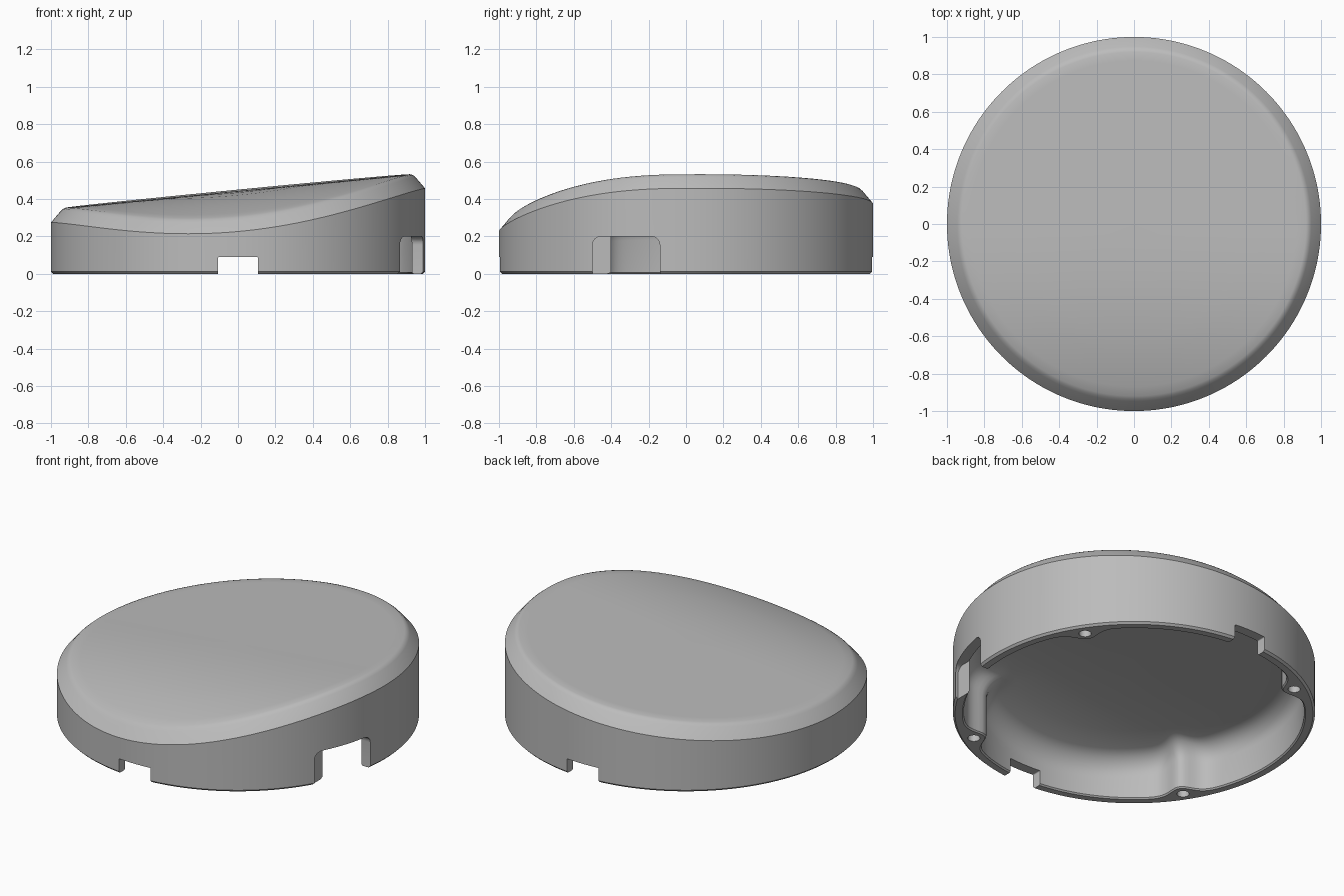
import bpy, bmesh, math
from mathutils import Vector, Matrix

if "Cube" in bpy.data.objects:
    bpy.data.objects.remove(bpy.data.objects["Cube"])

SEG = 256
BOSSES = [math.radians(33 + 90 * k) for k in range(4)]

grey = bpy.data.materials.new("plain grey")
grey.use_nodes = True
grey.diffuse_color = (0.5, 0.5, 0.5, 1)
grey.node_tree.nodes["Principled BSDF"].inputs["Base Color"].default_value = (0.5, 0.5, 0.5, 1)


def top_height(x, y):
    """Sloping top that curves down towards the front."""
    return 0.443 + 0.097 * x + 0.008 * max(y, 0) - 0.163 * max(-y, 0) ** 2.5


def inner_radius(a):
    """Inner wall, swelling inward at each screw boss."""
    r = 0.94
    for b in BOSSES:
        d = math.atan2(math.sin(a - b), math.cos(a - b))
        r -= 0.085 * math.exp(-(d / 0.095) ** 2)
    return r


def section(a):
    """Half cross-section at angle a, from the top centre round to the ceiling centre."""
    c, s = math.cos(a), math.sin(a)

    def top(r):
        return top_height(min(r, 0.94) * c, min(r, 0.94) * s)

    pts = [(r, top(r)) for r in (0.15, 0.3, 0.45, 0.6, 0.7, 0.8, 0.87, 0.92)]
    pts += [(r, top(r) - d) for r, d in ((0.935, 0.005), (0.948, 0.016), (1.0, 0.077))]
    # outer wall and chamfered foot
    pts += [(1.0, 0.012), (0.988, 0.0)]
    ri = inner_radius(a)
    pts += [(ri + 0.008, 0.0), (ri, 0.008)]
    # rounded join between inner wall and ceiling
    for k in range(7):
        t = k * math.pi / 12
        r = ri - 0.1 * (1 - math.cos(t))
        pts.append((r, top(r) - 0.07 - 0.1 * (1 - math.sin(t))))
    pts += [(r, top(r) - 0.07) for r in (0.7, 0.55, 0.4, 0.2)]
    return [(r * c, r * s, z) for r, z in pts]


def make_shell():
    bm = bmesh.new()
    cols = [[bm.verts.new(p) for p in section(2 * math.pi * i / SEG)] for i in range(SEG)]
    top_c = bm.verts.new((0, 0, top_height(0, 0)))
    low_c = bm.verts.new((0, 0, top_height(0, 0) - 0.07))
    for i in range(SEG):
        p, q = cols[i], cols[(i + 1) % SEG]
        for j in range(len(p) - 1):
            bm.faces.new((p[j], p[j + 1], q[j + 1], q[j]))
        bm.faces.new((top_c, p[0], q[0]))
        bm.faces.new((low_c, q[-1], p[-1]))
    bmesh.ops.recalc_face_normals(bm, faces=bm.faces)
    me = bpy.data.meshes.new("cap_shell")
    bm.to_mesh(me)
    bm.free()
    me.materials.append(grey)
    ob = bpy.data.objects.new("cap_shell", me)
    bpy.context.collection.objects.link(ob)
    return ob


def add_box(bm, centre, size, radius, axis):
    """Box with the edges along one axis rounded."""
    part = bmesh.ops.create_cube(bm, size=1, matrix=Matrix.Translation(centre) @ Matrix.Diagonal((*size, 1)))
    edges = {e for v in part["verts"] for e in v.link_edges}
    along = [e for e in edges if abs((e.verts[0].co - e.verts[1].co).normalized()[axis]) > 0.9]
    bmesh.ops.bevel(bm, geom=along, offset=radius, segments=6, affect='EDGES', profile=0.5)


def make_cutter():
    bm = bmesh.new()
    # low notches front and back, tall notch on the side
    for y in (-1, 1):
        add_box(bm, Vector((0, y, 0)), (0.215, 0.3, 0.18), 0.006, 1)
    add_box(bm, Vector((1, -0.32, 0)), (0.3, 0.36, 0.4), 0.045, 0)
    # blind screw holes
    for b in BOSSES:
        place = Matrix.Translation((0.925 * math.cos(b), 0.925 * math.sin(b), 0.05))
        bmesh.ops.create_cone(bm, cap_ends=True, segments=24, radius1=0.034,
                              radius2=0.034, depth=0.24, matrix=place)
    bmesh.ops.recalc_face_normals(bm, faces=bm.faces)
    me = bpy.data.meshes.new("notch_cutter")
    bm.to_mesh(me)
    bm.free()
    me.materials.append(grey)
    ob = bpy.data.objects.new("notch_cutter", me)
    bpy.context.collection.objects.link(ob)
    ob.hide_render = True
    return ob


shell = make_shell()
cutter = make_cutter()
mod = shell.modifiers.new("notches and holes", 'BOOLEAN')
mod.operation = 'DIFFERENCE'
mod.solver = 'EXACT'
mod.object = cutter

bpy.ops.object.select_all(action='DESELECT')
shell.select_set(True)
bpy.context.view_layer.objects.active = shell
bpy.ops.object.modifier_apply(modifier=mod.name)
bpy.data.objects.remove(cutter)
bpy.ops.object.shade_smooth_by_angle(angle=math.radians(30))
